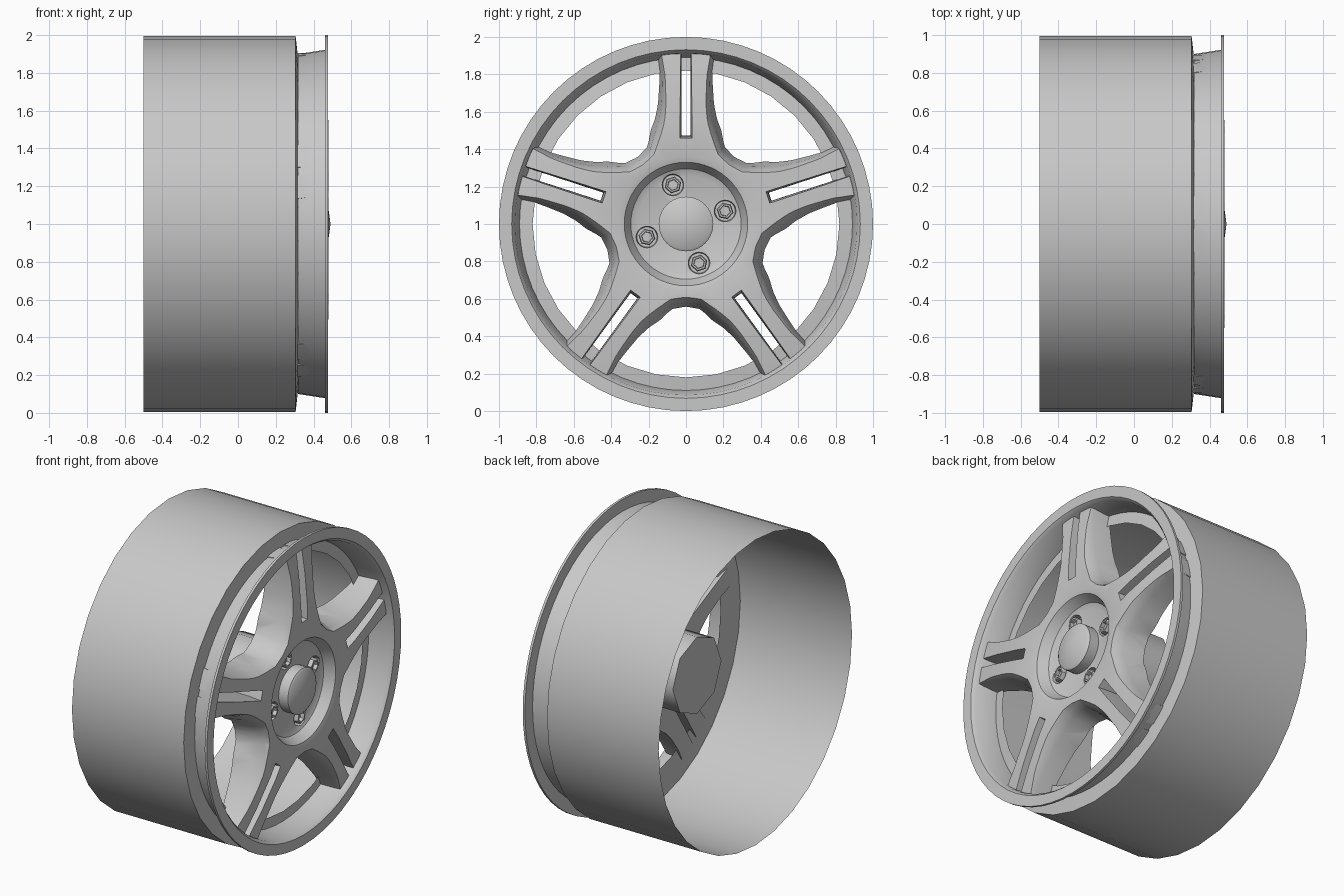
import bpy, bmesh, math
from mathutils import Matrix, Vector

if "Cube" in bpy.data.objects:
    bpy.data.objects.remove(bpy.data.objects["Cube"], do_unlink=True)

TURN = 2 * math.pi
CENTRE = Vector((0, 0, 1))

# One painted-metal colour
metal = bpy.data.materials.new("light_grey_metal")
metal.use_nodes = True
colour = (0.58, 0.58, 0.58, 1)
metal.diffuse_color = colour
metal.node_tree.nodes["Principled BSDF"].inputs["Base Color"].default_value = colour


def smooth(mesh, degrees):
    mesh.shade_smooth()
    mesh.set_sharp_from_angle(angle=math.radians(degrees))


def finish(name, bm, degrees=35):
    bmesh.ops.remove_doubles(bm, verts=bm.verts, dist=1e-5)
    bmesh.ops.recalc_face_normals(bm, faces=bm.faces)
    mesh = bpy.data.meshes.new(name)
    bm.to_mesh(mesh)
    bm.free()
    mesh.materials.append(metal)
    smooth(mesh, degrees)
    obj = bpy.data.objects.new(name, mesh)
    obj.location = CENTRE
    bpy.context.collection.objects.link(obj)
    return obj


def revolve(name, profile, steps, closed=False, degrees=35):
    """Turn an (x, radius) profile around the axle."""
    bm = bmesh.new()
    verts = [bm.verts.new((x, 0, r)) for x, r in profile]
    pairs = list(zip(verts, verts[1:]))
    if closed:
        pairs.append((verts[-1], verts[0]))
    edges = [bm.edges.new(p) for p in pairs]
    bmesh.ops.spin(bm, geom=verts + edges, cent=(0, 0, 0), axis=(1, 0, 0),
                   angle=TURN, steps=steps)
    return finish(name, bm, degrees)


def loft(name, rings, angle):
    """Solid through (x, outline) rings, turned about the axle."""
    bm = bmesh.new()
    turn = Matrix.Rotation(angle, 3, 'X')
    loops = [[bm.verts.new(turn @ Vector((x, u, v))) for u, v in outline]
             for x, outline in rings]
    n = len(loops[0])
    for a, b in zip(loops, loops[1:]):
        for i in range(n):
            j = (i + 1) % n
            bm.faces.new((a[i], a[j], b[j], b[i]))
    bm.faces.new(loops[0])
    bm.faces.new(loops[-1])
    bmesh.ops.triangulate(bm, faces=bm.faces)
    return finish(name, bm)


def polygon(radius, sides, height):
    return [(radius * math.cos(TURN * i / sides),
             height + radius * math.sin(TURN * i / sides)) for i in range(sides)]


def mirrored(half):
    return half + [(-u, v) for u, v in reversed(half) if u > 0]


def flank(r, offset):
    """Point beside a spoke, measured from the middle of a window."""
    a = math.pi / 5
    return (r * math.sin(a) - offset * math.cos(a),
            r * math.cos(a) + offset * math.sin(a))


# Barrel with its inward shoulder, and the front lip
revolve("barrel", [(-0.5, 0.995), (0.305, 0.995), (0.325, 0.82)], 32)
revolve("front_lip", [(0.318, 0.9), (0.46, 0.922), (0.46, 1.0), (0.476, 1.0),
                      (0.476, 0.932), (0.455, 0.915), (0.318, 0.89)], 64, closed=True)

# Spoke disc with dished hub, before cutting
spokes = revolve("spokes", [(0.27, 0), (0.27, 0.45), (0.31, 0.905), (0.44, 0.912),
                            (0.462, 0.75), (0.478, 0.55), (0.48, 0.36), (0.472, 0.33),
                            (0.41, 0.295), (0.395, 0.26), (0.395, 0)], 60)

# Window outlines at the back and front of the spokes
back = [(0, 0.45), (0.07, 0.462), flank(0.5, 0.2), flank(0.57, 0.175),
        flank(0.65, 0.16), flank(0.8, 0.152), flank(0.97, 0.165), (0.3, 1.05), (0, 1.1)]
front = [(0, 0.39), (0.08, 0.4), flank(0.5, 0.125), flank(0.57, 0.108),
         flank(0.65, 0.1), flank(0.8, 0.1), flank(0.97, 0.125), (0.3, 1.05), (0, 1.1)]


def blend(t):
    return mirrored([(a + (c - a) * t, b + (d - b) * t)
                     for (a, b), (c, d) in zip(back, front)])


def slot(half_width, start):
    return [(-half_width, start), (half_width, start),
            (half_width, 0.98), (-half_width, 0.98)]


cutters = []
for k in range(5):
    a = TURN * k / 5
    cutters.append(loft("window_cutter", [(0.22, blend(0)), (0.41, blend(0.5)),
                                          (0.45, blend(0.72)), (0.5, blend(1.15))],
                        a + math.pi))
    cutters.append(loft("slot_cutter", [(0.2, slot(0.022, 0.475)),
                                        (0.4, slot(0.024, 0.47)),
                                        (0.52, slot(0.036, 0.455))], a))

# Bolt pockets and hexagonal bolts with sockets
for k in range(4):
    a = math.radians(18.5) + TURN * k / 4
    cutters.append(loft("pocket_cutter", [(0.36, polygon(0.054, 20, 0.22)),
                                          (0.45, polygon(0.064, 20, 0.22))], a))
    loft("bolt_" + str(k + 1), [(0.35, polygon(0.046, 6, 0.22)),
                                (0.4, polygon(0.046, 6, 0.22)),
                                (0.41, polygon(0.04, 6, 0.22)),
                                (0.41, polygon(0.03, 6, 0.22)),
                                (0.385, polygon(0.028, 6, 0.22))], a)

for cutter in cutters:
    cutter.hide_render = True
    mod = spokes.modifiers.new("cut", 'BOOLEAN')
    mod.operation = 'DIFFERENCE'
    mod.solver = 'EXACT'
    mod.object = cutter

# Bake the cuts and drop the cutters
bpy.context.view_layer.update()
graph = bpy.context.evaluated_depsgraph_get()
cut_mesh = bpy.data.meshes.new_from_object(spokes.evaluated_get(graph))
spokes.modifiers.clear()
spokes.data = cut_mesh
smooth(cut_mesh, 32)
for cutter in cutters:
    bpy.data.objects.remove(cutter, do_unlink=True)

# Centre cap and rear hub
revolve("centre_cap", [(0.38, 0), (0.38, 0.146), (0.462, 0.146), (0.472, 0.132),
                       (0.49, 0)], 40)
revolve("rear_hub", [(-0.08, 0), (-0.08, 0.25), (0.3, 0.25), (0.3, 0)], 8, degrees=50)
